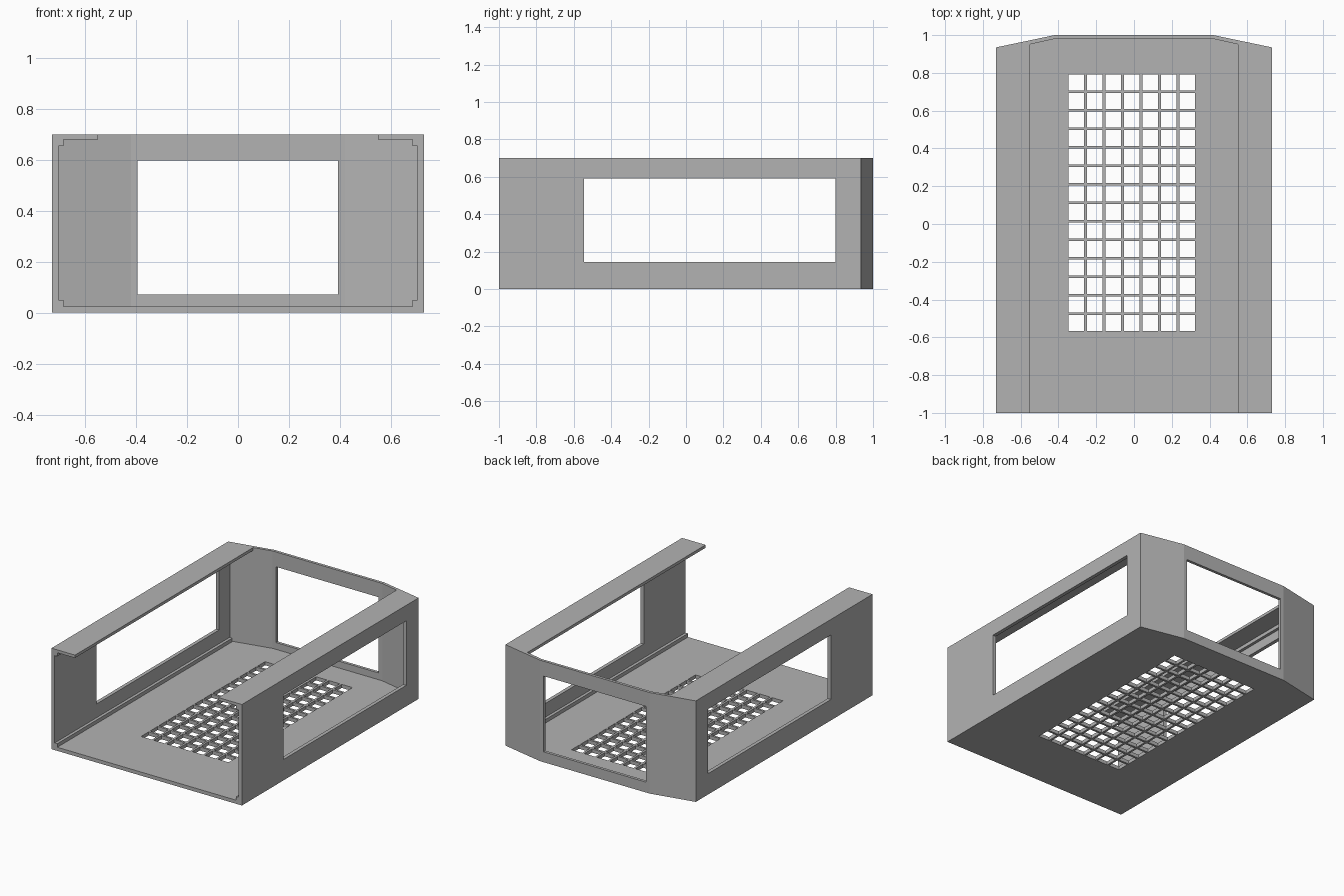
import bpy
import bmesh

cube = bpy.data.objects.get("Cube")
if cube:
    bpy.data.objects.remove(cube, do_unlink=True)

grey = bpy.data.materials.new("plain grey")
grey.use_nodes = True
colour = (0.45, 0.45, 0.45, 1)
grey.diffuse_color = colour
grey.node_tree.nodes["Principled BSDF"].inputs["Base Color"].default_value = colour


def add_prism(bm, outline, z0, z1):
    """Extrude a plan outline (counter-clockwise) from z0 to z1."""
    face = bm.faces.new([bm.verts.new((x, y, z0)) for x, y in outline])
    top = bmesh.ops.extrude_face_region(bm, geom=[face])["geom"]
    verts = [v for v in top if isinstance(v, bmesh.types.BMVert)]
    bmesh.ops.translate(bm, verts=verts, vec=(0, 0, z1 - z0))
    bmesh.ops.recalc_face_normals(bm, faces=bm.faces)


def add_box(bm, x0, x1, y0, y1, z0, z1):
    add_prism(bm, [(x0, y0), (x1, y0), (x1, y1), (x0, y1)], z0, z1)


def finish(bm, name):
    mesh = bpy.data.meshes.new(name)
    bm.to_mesh(mesh)
    bm.free()
    mesh.materials.append(grey)
    obj = bpy.data.objects.new(name, mesh)
    bpy.context.collection.objects.link(obj)
    return obj


def tapered_plan(half, front, corner, back):
    """Plan outline with a flat back and slanted rear corners."""
    right = [(half, front), (half, corner), (0.42, back)]
    return right + [(-x, y) for x, y in reversed(right)]


def carve(target, bm):
    cutter = finish(bm, "cutter")
    cutter.hide_render = True
    mod = target.modifiers.new("carve", "BOOLEAN")
    mod.operation = "DIFFERENCE"
    mod.solver = "EXACT"
    mod.object = cutter
    bpy.context.view_layer.objects.active = target
    bpy.ops.object.modifier_apply(modifier=mod.name)
    bpy.data.objects.remove(cutter, do_unlink=True)


# Outer body
bm = bmesh.new()
add_prism(bm, tapered_plan(0.73, -1, 0.935, 1), 0, 0.7)
shell = finish(bm, "tray_shell")

# Cavity, open at the front
bm = bmesh.new()
add_prism(bm, tapered_plan(0.705, -1.2, 0.917, 0.98), 0.025, 0.68)
carve(shell, bm)

# Roof opening between the two side flanges
bm = bmesh.new()
add_prism(bm, tapered_plan(0.55, -1.2, 0.951, 0.98), 0.4, 0.9)
carve(shell, bm)

# Side windows
bm = bmesh.new()
add_box(bm, -1, 1, -0.545, 0.80, 0.145, 0.592)
carve(shell, bm)

# Rear window
bm = bmesh.new()
add_box(bm, -0.395, 0.393, 0.8, 1.2, 0.072, 0.597)
carve(shell, bm)

# Floor ventilation grid
bm = bmesh.new()
pitch, hole = 0.098, 0.083
for i in range(7):
    for j in range(14):
        x, y = -0.347 + i * pitch, -0.566 + j * pitch
        add_box(bm, x, x + hole, y, y + hole, -0.1, 0.1)
carve(shell, bm)

# Reinforcing strips along the inner corners
for side, label in ((-1, "right"), (1, "left")):
    for z, level in ((0.025, "lower"), (0.655, "upper")):
        bm = bmesh.new()
        x0, x1 = sorted((side * 0.685, side * 0.71))
        add_box(bm, x0, x1, -1, 0.915, z, z + 0.025)
        finish(bm, f"{level}_{label}_corner_strip")
